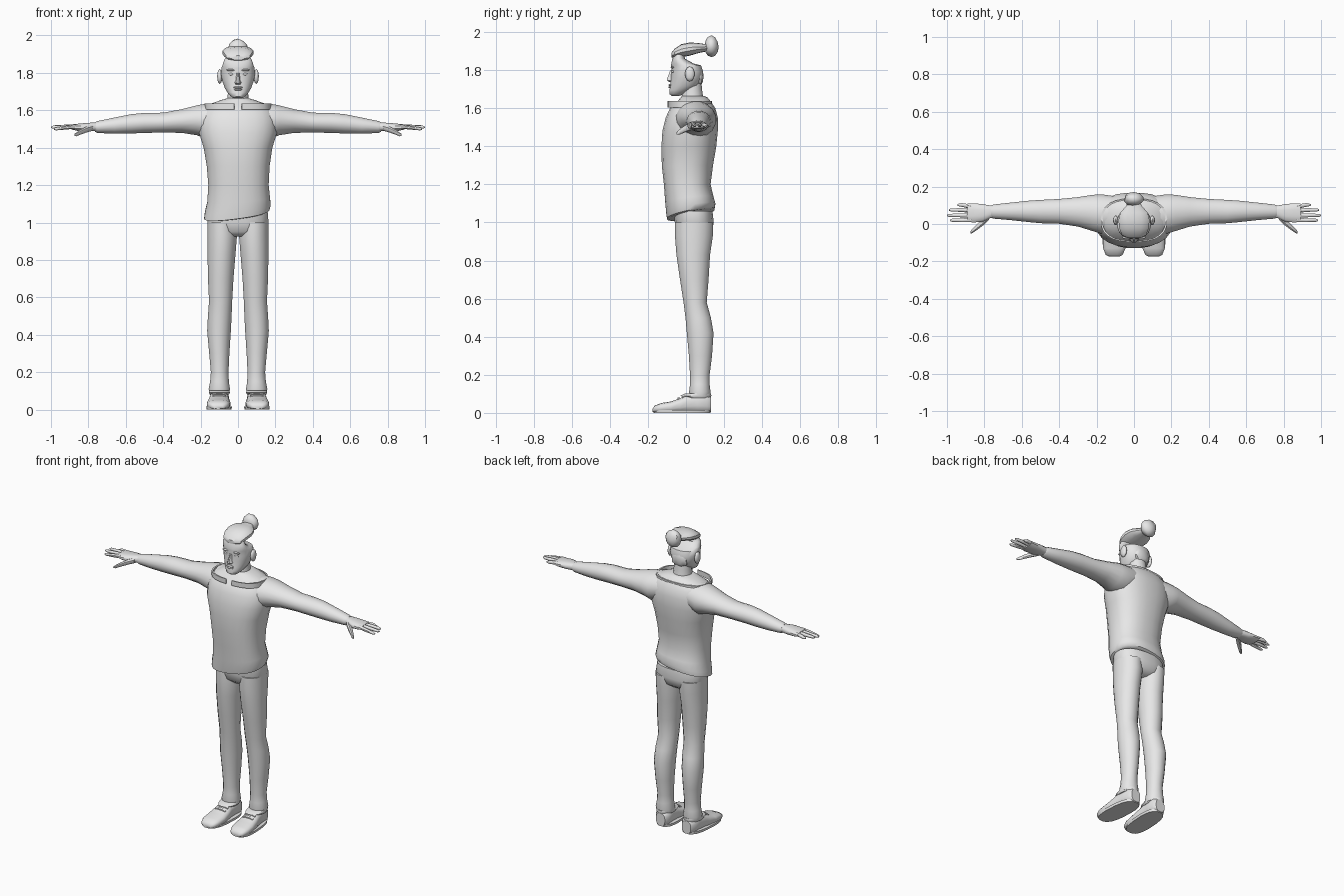
import bpy, bmesh, math, random
from mathutils import Vector

random.seed(4)
grey = bpy.data.materials.new("plain grey")
grey.diffuse_color = (0.8, 0.8, 0.8, 1)


def finish(name, bm, mirror=False, angle=45):
    bmesh.ops.recalc_face_normals(bm, faces=bm.faces[:])
    me = bpy.data.meshes.new(name)
    bm.to_mesh(me)
    bm.free()
    me.materials.append(grey)
    me.shade_smooth()
    me.set_sharp_from_angle(angle=math.radians(angle))
    ob = bpy.data.objects.new(name, me)
    bpy.context.collection.objects.link(ob)
    if mirror:
        ob.modifiers.new("mirror", 'MIRROR').use_mirror_merge = False
    return ob


def loft(name, axis, rings, n=16, power=1.0, mirror=False, warp=None, angle=45):
    """Skin rounded sections; each ring is (position, u_min, u_max, v_min, v_max)."""
    bm = bmesh.new()
    loops = []
    for p, u0, u1, v0, v1 in rings:
        loop = []
        for i in range(n):
            a = 2 * math.pi * (i + 0.5) / n
            c, s = math.cos(a), math.sin(a)
            u = (u0 + u1) / 2 + (u1 - u0) / 2 * math.copysign(abs(c) ** power, c)
            v = (v0 + v1) / 2 + (v1 - v0) / 2 * math.copysign(abs(s) ** power, s)
            co = {'x': (p, u, v), 'y': (u, p, v), 'z': (u, v, p)}[axis]
            co = Vector(co)
            if warp:
                warp(co)
            loop.append(bm.verts.new(co))
        loops.append(loop)
    for a, b in zip(loops, loops[1:]):
        for i in range(n):
            j = (i + 1) % n
            bm.faces.new((a[i], a[j], b[j], b[i]))
    bm.faces.new(loops[0])
    bm.faces.new(loops[-1])
    return finish(name, bm, mirror, angle)


def blob(name, centre, size, mirror=False, rough=0.0, level=2):
    bm = bmesh.new()
    bmesh.ops.create_icosphere(bm, subdivisions=level, radius=1)
    for v in bm.verts:
        k = 1 + random.uniform(-rough, rough)
        v.co = Vector(centre) + Vector([c * s * k for c, s in zip(v.co, size)])
    return finish(name, bm, mirror)


# Sweater with a slanted hem
def slant(co):
    fade = max(0, min(1, (1.2 - co.z) / 0.15))
    co.z += fade * (0.13 * co.x + 0.2 * co.y)


loft("sweater", 'z', [
    (1.035, -.165, .155, -.085, .135), (1.04, -.182, .168, -.1, .15),
    (1.07, -.178, .176, -.105, .155), (1.12, -.165, .172, -.11, .145),
    (1.2, -.16, .165, -.117, .13), (1.3, -.168, .17, -.128, .143),
    (1.4, -.185, .185, -.13, .16), (1.48, -.21, .21, -.125, .168),
    (1.55, -.21, .21, -.108, .168), (1.6, -.19, .19, -.085, .155),
    (1.63, -.16, .16, -.05, .135), (1.655, -.09, .09, -.03, .115),
    (1.665, -.055, .055, -.02, .095)], n=24, power=.85, warp=slant)

# Open collar band around the neck, split at the front
bm = bmesh.new()
prev = None
for i in range(25):
    a = math.radians(-86 + 352 * i / 24)
    c, s = math.cos(a), math.sin(a)
    sec = []
    for k, z in ((1, 1.605), (1, 1.637), (.94, 1.637), (.94, 1.605)):
        x = .178 * k * math.copysign(abs(c) ** .8, c)
        y = .02 + .117 * k * math.copysign(abs(s) ** .8, s)
        sec.append(bm.verts.new((x, y, z)))
    if prev:
        for j in range(4):
            m = (j + 1) % 4
            bm.faces.new((prev[j], prev[m], sec[m], sec[j]))
    else:
        bm.faces.new(sec)
    prev = sec
bm.faces.new(prev)
finish("collar", bm)

# Arms with sleeves, then hands
loft("sleeve", 'x', [
    (.1, -.05, .15, 1.47, 1.64), (.17, -.055, .16, 1.445, 1.637),
    (.22, -.04, .158, 1.465, 1.628), (.3, -.015, .145, 1.478, 1.607),
    (.4, 0, .135, 1.48, 1.588), (.5, .003, .13, 1.478, 1.587),
    (.57, .01, .125, 1.475, 1.58), (.66, .02, .115, 1.474, 1.562),
    (.75, .028, .105, 1.478, 1.543), (.765, .033, .1, 1.485, 1.537)],
    mirror=True)
loft("palm", 'x', [
    (.74, .035, .097, 1.488, 1.535), (.77, .03, .1, 1.488, 1.535),
    (.81, .01, .108, 1.487, 1.533), (.86, .007, .112, 1.49, 1.528),
    (.89, .01, .112, 1.497, 1.525)], n=12, power=.8, mirror=True)
for label, y, tip, drop in (("index", .02, .985, .012), ("middle", .046, 1.0, .003),
                            ("ring", .075, .99, 0), ("little", .102, .945, .006)):
    z, base = 1.513, .033 + (y - .033) * .85
    loft(label + "_finger", 'x', [
        (.87, base - .012, base + .012, z - .012, z + .012),
        (.92, y - .011, y + .011, z - .011 - drop / 2, z + .011 - drop / 2),
        (tip - .012, y - .009, y + .009, z - .009 - drop, z + .008 - drop),
        (tip, y - .004, y + .004, z - .005 - drop, z + .003 - drop)], n=8, mirror=True)
loft("thumb", 'x', [
    (.775, .02, .06, 1.49, 1.525), (.81, -.012, .03, 1.48, 1.515),
    (.845, -.037, -.006, 1.468, 1.495), (.865, -.05, -.027, 1.46, 1.482),
    (.875, -.052, -.038, 1.462, 1.474)], n=8, mirror=True)

# Trousers
loft("trouser_seat", 'z', [
    (.925, -.06, .06, -.02, .1), (.95, -.14, .14, -.05, .135),
    (1.0, -.165, .165, -.06, .147), (1.06, -.16, .16, -.065, .14)],
    n=20, power=.8)
loft("trouser_leg", 'z', [
    (.085, .045, .153, .02, .125), (.11, .042, .158, .015, .13),
    (.15, .048, .15, .02, .125), (.2, .05, .146, .02, .125),
    (.3, .045, .155, .014, .138), (.42, .037, .166, .003, .146),
    (.5, .033, .162, -.004, .132), (.58, .03, .156, -.014, .11),
    (.7, .023, .162, -.033, .12), (.83, .012, .164, -.052, .128),
    (.93, .004, .165, -.06, .143), (1.0, .01, .165, -.06, .145)],
    mirror=True)


# Shoes turned slightly outward, with sole and ankle rim
def toe_out(co):
    co.x -= .06 * co.y


loft("shoe", 'y', [
    (-.175, .07, .12, .004, .022), (-.165, .05, .142, .002, .038),
    (-.13, .037, .158, 0, .052), (-.08, .035, .162, 0, .06),
    (-.03, .042, .158, 0, .078), (.01, .05, .153, 0, .098),
    (.06, .053, .15, 0, .105), (.11, .053, .15, 0, .1),
    (.132, .07, .135, .004, .085)], power=.75, mirror=True, warp=toe_out)
loft("sole", 'z', [(0, .035, .165, -.172, .13), (.016, .033, .167, -.174, .132)],
     n=20, power=.75, mirror=True, warp=toe_out)
loft("shoe_rim", 'z', [
    (.078, .05, .15, -.01, .128), (.09, .042, .157, -.03, .135),
    (.102, .046, .154, -.005, .132)], mirror=True)
for y, z in ((-.045, .074), (-.02, .085)):
    loft("lace", 'y', [(y, .06, .14, z - .02, z + .006),
                       (y + .012, .06, .14, z - .015, z + .011)], n=8, mirror=True)

# Neck and head
loft("neck", 'z', [
    (1.58, -.075, .075, -.04, .11), (1.65, -.058, .058, -.025, .092),
    (1.7, -.055, .055, -.02, .085), (1.76, -.05, .05, -.02, .08)])
loft("head", 'z', [
    (1.665, -.025, .025, -.075, -.035), (1.675, -.04, .04, -.088, -.01),
    (1.695, -.057, .057, -.088, .03), (1.72, -.072, .072, -.082, .07),
    (1.76, -.086, .086, -.08, .087), (1.795, -.092, .092, -.077, .09),
    (1.825, -.09, .09, -.079, .08), (1.835, -.086, .086, -.078, .04),
    (1.86, -.078, .078, -.072, -.005), (1.885, -.066, .066, -.062, -.01)],
    n=20, power=.9)
loft("nose", 'z', [
    (1.738, -.012, .012, -.09, -.06), (1.746, -.02, .02, -.101, -.06),
    (1.758, -.013, .013, -.1, -.06), (1.8, -.008, .008, -.083, -.06)], n=8)
blob("upper_lip", (0, -.083, 1.722), (.026, .01, .006))
blob("lower_lip", (0, -.083, 1.711), (.022, .01, .006))
blob("eye", (.036, -.066, 1.793), (.015, .01, .008), True)
blob("eyebrow", (.038, -.071, 1.815), (.025, .01, .006), True)
blob("ear", (.098, .02, 1.78), (.014, .026, .04), True)

# Swept-back hair and top knot
loft("hair", 'y', [
    (-.076, -.035, .035, 1.868, 1.892), (-.06, -.066, .066, 1.864, 1.912),
    (-.025, -.08, .08, 1.868, 1.936), (.02, -.085, .085, 1.876, 1.945),
    (.06, -.075, .075, 1.888, 1.943), (.095, -.045, .045, 1.896, 1.938),
    (.125, -.025, .025, 1.9, 1.94)], n=14, power=.9, angle=30)
blob("hair_knot", (0, .134, 1.925), (.056, .037, .054), rough=.1)
blob("nape_hair", (0, .068, 1.765), (.055, .025, .055), rough=.1)
